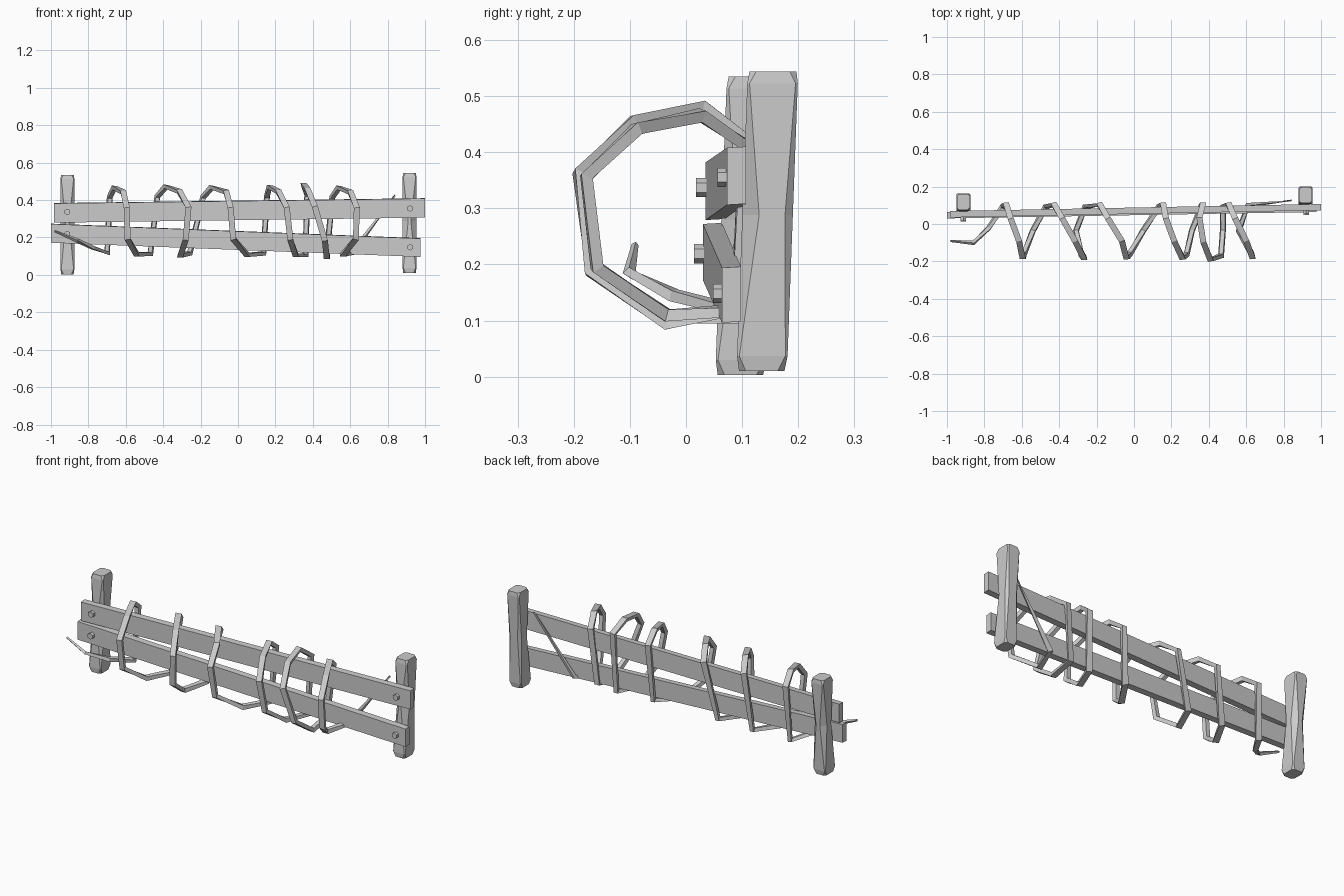
import bpy, bmesh, math
from mathutils import Vector

if "Cube" in bpy.data.objects:
    bpy.data.objects.remove(bpy.data.objects["Cube"])


def loft(name, rings):
    """Skin a list of equal-length closed rings and cap both ends."""
    bm = bmesh.new()
    vs = [[bm.verts.new(p) for p in r] for r in rings]
    n = len(vs[0])
    for a, b in zip(vs, vs[1:]):
        for i in range(n):
            j = (i + 1) % n
            bm.faces.new((a[i], a[j], b[j], b[i]))
    bm.faces.new(vs[0][::-1])
    bm.faces.new(vs[-1])
    bmesh.ops.recalc_face_normals(bm, faces=bm.faces)
    me = bpy.data.meshes.new(name)
    bm.to_mesh(me)
    bm.free()
    ob = bpy.data.objects.new(name, me)
    bpy.context.collection.objects.link(ob)
    return ob


def post_ring(x, y, z, hx, hy, front, back):
    """Rectangle with its front and back corners cut off."""
    f, b = front, back
    pts = [(-hx + f, -hy), (hx - f, -hy), (hx, -hy + f), (hx, hy - b),
           (hx - b, hy), (-hx + b, hy), (-hx, hy - b), (-hx, -hy + f)]
    return [(x + px, y + py, z) for px, py in pts]


def post(name, x, y0, y1, z0, z1, cuts):
    """Hewn post whose corners are chopped deepest at mid height."""
    rings = []
    for t, f, b, s in ((0, .012, .012, .9), (.05, .004, .004, 1), (.52, *cuts, 1),
                       (.96, .004, .004, 1), (1, .012, .012, .93)):
        rings.append(post_ring(x, y0 + (y1 - y0) * t, z0 + (z1 - z0) * t,
                               .037 * s, .045 * s, f, b))
    loft(name, rings)


post("left_post", -.912, .097, .118, .003, .535, (.028, .026))
post("right_post", .917, .135, .155, .01, .544, (.03, .014))


# Rails: plank between two end sections (x, front y, bottom z, top z)
def rail(name, a, b, thick=.034):
    loft(name, [[(x, y, lo), (x, y + thick, lo + .002), (x, y + thick, hi + .002), (x, y, hi)]
                for x, y, lo, hi in (a, b)])


rail("upper_rail", (-.983, .035, .279, .382), (1, .073, .306, .408))
rail("lower_rail", (-1, .030, .172, .272), (.977, .064, .096, .194))

# Bolt heads
for name, x, y, z in (("bolt_upper_left", -.912, .03, .337), ("bolt_lower_left", -.912, .026, .219),
                      ("bolt_upper_right", .92, .068, .355), ("bolt_lower_right", .92, .06, .148)):
    bpy.ops.mesh.primitive_cylinder_add(vertices=6, radius=.017, depth=.024,
                                        location=(x, y, z), rotation=(math.pi / 2, 0, 0))
    bpy.context.object.name = name

# Vine path: one y-z turn template, with x positions per turn
turn = [(.09, .11), (.105, .42), (.03, .475), (-.09, .45), (-.185, .36), (-.165, .19), (-.035, .10)]
turn_x = [(-.70, -.685, -.66, -.615, -.595, -.59, -.54),
          (-.47, -.43, -.385, -.315, -.265, -.28, -.31),
          (-.26, -.185, -.14, -.065, -.04, -.025, .05),
          (.135, .155, .17, .215, .26, .28, .31),
          (.36, .37, .35, .37, .41, .465, .475),
          (.475, .505, .54, .60, .635, .63, .56)]
scale = [.95, .98, .96, .97, 1.03, .95]
path = [Vector(p) for p in ((-.98, -.09, .235), (-.86, -.10, .185), (-.775, -.02, .145))]
for xs, s in zip(turn_x, scale):
    for x, (y, z) in zip(xs, turn):
        yy = y if y > .05 else -.03 + (y + .03) * s
        path.append(Vector((x, yy, .28 + (z - .28) * s)))
path += [Vector((.61, .10, .12)), Vector((.84, .125, .425))]

# Sweep a flat four-sided section along the path, tapering at both ends
rings = []
last = len(path) - 1
for i, p in enumerate(path):
    before = (p - path[max(i - 1, 0)]).normalized()
    after = (path[min(i + 1, last)] - p).normalized()
    t = (before + after).normalized()
    out = Vector((0, p.y + .04, p.z - .28))
    out = (out - t * out.dot(t)).normalized()
    side = t.cross(out)
    k = {0: .35, 1: .7, 2: .85, last: .3, last - 1: .85}.get(i, 1)
    w, h = .016 * k, .011 * k
    rings.append([p + side * w * a + out * h * b
                  for a, b in ((-1, 1), (1, 1), (.7, -1), (-.7, -1))])
loft("vine", rings)
